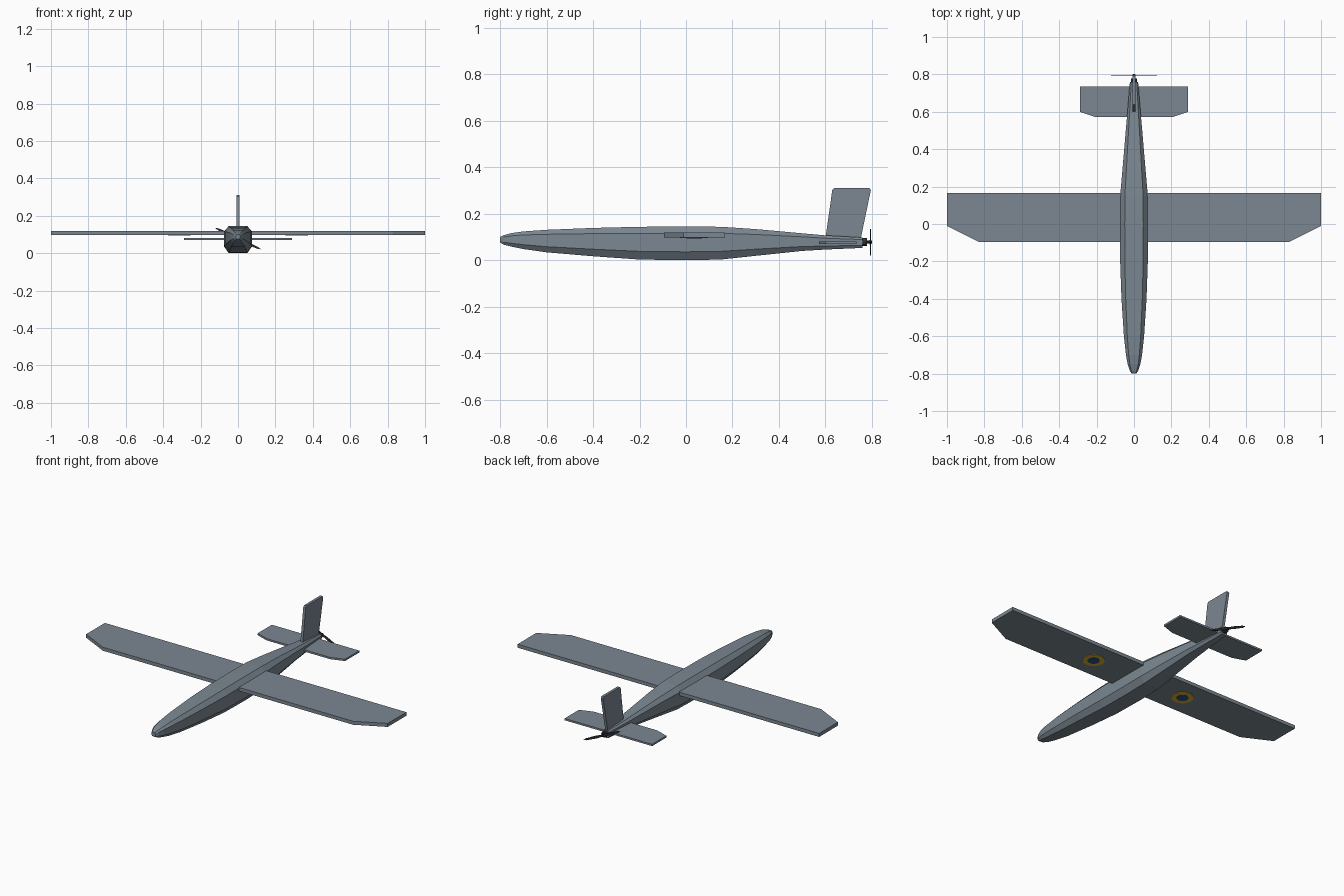
import bpy
import bmesh
import math
from mathutils import Matrix, Vector

cube = bpy.data.objects.get("Cube")
if cube:
    bpy.data.objects.remove(cube, do_unlink=True)


def material(name, color):
    m = bpy.data.materials.new(name)
    m.use_nodes = True
    m.diffuse_color = (*color, 1)
    m.node_tree.nodes["Principled BSDF"].inputs["Base Color"].default_value = (*color, 1)
    return m


GREY = material("blue grey", (0.20, 0.245, 0.285))
DARK = material("dark grey", (0.025, 0.027, 0.035))
YELLOW = material("yellow", (0.75, 0.45, 0.03))
BLUE = material("blue", (0.02, 0.09, 0.27))


def finish(bm, name, mat):
    bmesh.ops.recalc_face_normals(bm, faces=bm.faces)
    mesh = bpy.data.meshes.new(name)
    bm.to_mesh(mesh)
    bm.free()
    mesh.materials.append(mat)
    obj = bpy.data.objects.new(name, mesh)
    bpy.context.scene.collection.objects.link(obj)
    return obj


def slab(name, outline, offset, mat):
    """Flat plate: closed outline of 3D points, thickened along offset."""
    bm = bmesh.new()
    face = bm.faces.new([bm.verts.new(p) for p in outline])
    top = bmesh.ops.extrude_face_region(bm, geom=[face])["geom"]
    bmesh.ops.translate(bm, vec=Vector(offset),
                        verts=[v for v in top if isinstance(v, bmesh.types.BMVert)])
    return finish(bm, name, mat)


def mirrored_panel(name, half, z, thickness):
    """Horizontal panel from the right-hand half of its outline."""
    pts = half + [(-x, y) for x, y in reversed(half)]
    return slab(name, [(x, y, z) for x, y in pts], (0, 0, thickness), GREY)


def cylinder(name, center, radius, depth, sides, axis, mat, radius2=None):
    bm = bmesh.new()
    turn = Matrix.Rotation(math.pi / 2, 4, "X") if axis == "Y" else Matrix()
    bmesh.ops.create_cone(bm, cap_ends=True, segments=sides, radius1=radius,
                          radius2=radius if radius2 is None else radius2, depth=depth,
                          matrix=Matrix.Translation(center) @ turn)
    return finish(bm, name, mat)


# Fuselage: octagonal sections (y, half width, bottom, top)
STATIONS = [
    (-0.80, 0.012, 0.076, 0.101), (-0.785, 0.022, 0.067, 0.108),
    (-0.75, 0.034, 0.058, 0.117), (-0.70, 0.043, 0.048, 0.124),
    (-0.60, 0.054, 0.034, 0.131), (-0.40, 0.067, 0.017, 0.139),
    (-0.20, 0.074, 0.003, 0.144), (0.00, 0.075, 0.0, 0.145),
    (0.15, 0.074, 0.003, 0.144), (0.30, 0.061, 0.019, 0.134),
    (0.50, 0.044, 0.040, 0.116), (0.60, 0.035, 0.046, 0.107),
    (0.76, 0.022, 0.053, 0.098),
]
bm = bmesh.new()
rings = []
for y, w, low, high in STATIONS:
    half = [(0.66, 0.0), (1.0, 0.25), (1.0, 0.80), (0.66, 1.0)]
    section = half + [(-u, v) for u, v in reversed(half)]
    rings.append([bm.verts.new((u * w, y, low + v * (high - low))) for u, v in section])
for a, b in zip(rings, rings[1:]):
    for i in range(8):
        j = (i + 1) % 8
        bm.faces.new((a[i], a[j], b[j], b[i]))
bm.faces.new(rings[0])
bm.faces.new(rings[-1])
finish(bm, "fuselage", GREY)

# Wing, tailplane and fin
mirrored_panel("wing", [(0.83, -0.095), (1.0, -0.01), (1.0, 0.167)], 0.098, 0.021)
mirrored_panel("tailplane", [(0.21, 0.573), (0.29, 0.60), (0.29, 0.735)], 0.07, 0.011)
fin = [(0.60, 0.09), (0.752, 0.09), (0.796, 0.302), (0.79, 0.311), (0.638, 0.311), (0.63, 0.303)]
slab("fin", [(-0.008, y, z) for y, z in fin], (0.016, 0, 0), GREY)

# Roundels under the wing
for side, x in (("left", 0.315), ("right", -0.315)):
    cylinder(side + "_roundel_ring", (x, 0.035, 0.097), 0.06, 0.004, 24, "Z", YELLOW)
    cylinder(side + "_roundel_centre", (x, 0.035, 0.0955), 0.033, 0.004, 24, "Z", BLUE)

# Motor, shaft and pusher propeller
PROP_Z = 0.078
cylinder("motor", (0, 0.768, PROP_Z), 0.017, 0.022, 12, "Y", DARK)
cylinder("propeller_shaft", (0, 0.785, PROP_Z), 0.006, 0.03, 8, "Y", DARK)
cylinder("spinner", (0, 0.796, PROP_Z), 0.006, 0.012, 8, "Y", DARK, 0.01)
tilt = Matrix.Rotation(math.radians(25), 3, "Y")
blade = [(0.0, -0.005), (0.04, -0.008), (0.115, -0.006), (0.136, 0.0), (0.115, 0.005), (0.04, 0.007), (0.0, 0.005)]
for side, sign in (("left", 1), ("right", -1)):
    points = [tilt @ Vector((sign * x, 0, sign * z)) for x, z in blade]
    slab(side + "_propeller_blade", [p + Vector((0, 0.793, PROP_Z)) for p in points],
         (0, 0.004, 0), DARK)
